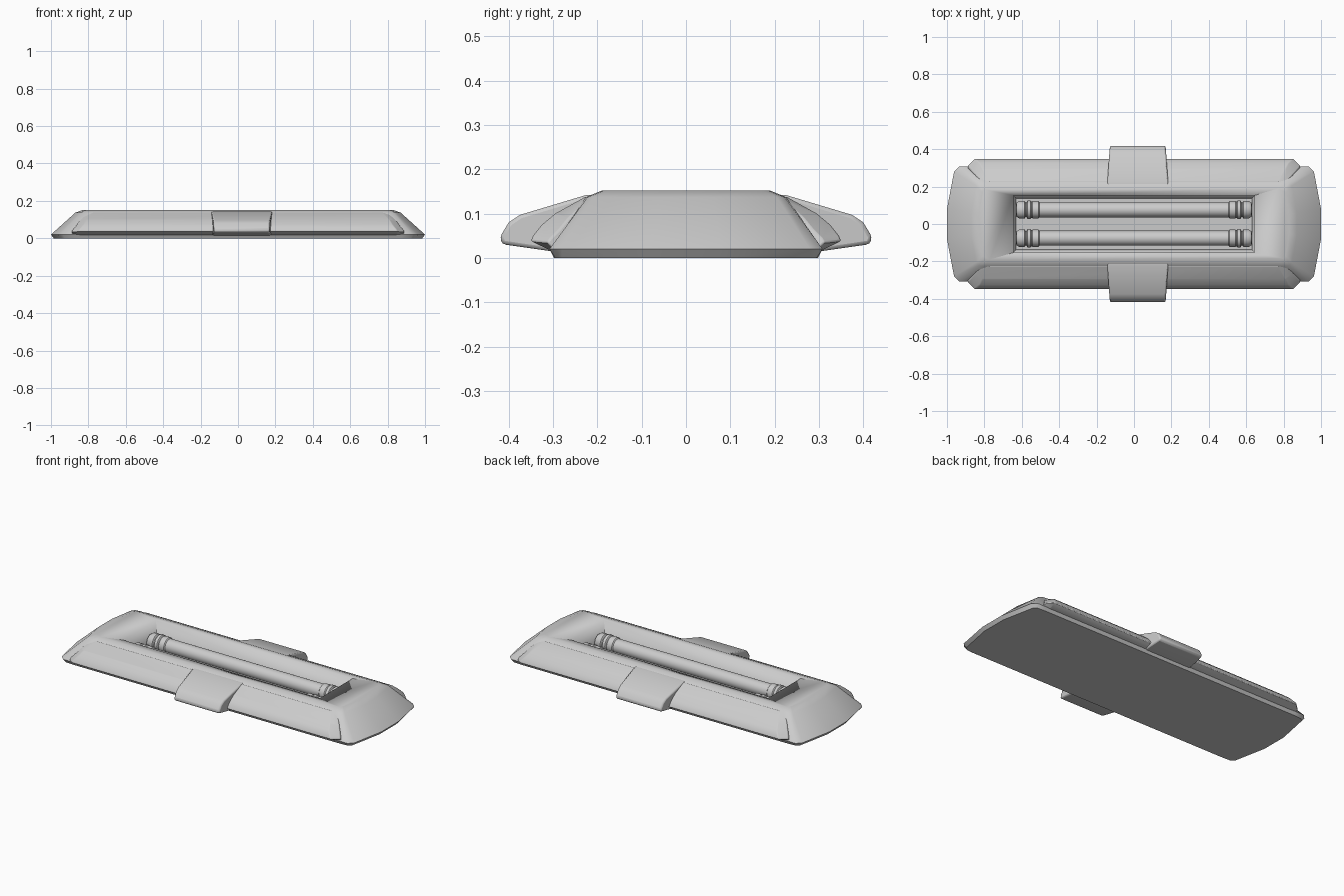
import bpy, bmesh, math

if "Cube" in bpy.data.objects:
    bpy.data.objects.remove(bpy.data.objects["Cube"])


def loft(name, rings, bevel=0.0, angle=35):
    """Skin equal-length point rings into a closed solid."""
    bm = bmesh.new()
    rows = [[bm.verts.new(p) for p in ring] for ring in rings]
    n = len(rows[0])
    for a, b in zip(rows, rows[1:]):
        for i in range(n):
            j = (i + 1) % n
            bm.faces.new((a[i], a[j], b[j], b[i]))
    bm.faces.new(rows[0])
    bm.faces.new(rows[-1])
    bmesh.ops.recalc_face_normals(bm, faces=bm.faces)
    me = bpy.data.meshes.new(name)
    bm.to_mesh(me)
    bm.free()
    ob = bpy.data.objects.new(name, me)
    bpy.context.collection.objects.link(ob)
    if bevel:
        add_bevel(ob, bevel)
    smooth(ob, angle)
    return ob


def add_bevel(ob, width):
    m = ob.modifiers.new("bevel", "BEVEL")
    m.width = width
    m.segments = 2
    m.limit_method = "ANGLE"
    m.angle_limit = math.radians(30)


def smooth(ob, angle):
    bpy.ops.object.select_all(action="DESELECT")
    ob.select_set(True)
    bpy.context.view_layer.objects.active = ob
    bpy.ops.object.shade_smooth_by_angle(angle=math.radians(angle))


def mirror_y(ob):
    m = ob.modifiers.new("mirror", "MIRROR")
    m.use_axis = (False, True, False)


def outline(corner, z):
    """Symmetric plan outline from one quadrant of points."""
    q = corner
    pts = q + [(-x, y) for x, y in reversed(q)]
    pts += [(-x, -y) for x, y in q] + [(x, -y) for x, y in reversed(q)]
    return [(x, y, z) for x, y in pts]


# Main housing: sloped body with bowed ends
body = loft("housing", [
    outline([(.985, .08), (.945, .28), (.925, .295), (.87, .298)], 0),
    outline([(1.0, .08), (.962, .28), (.935, .308), (.88, .308)], .02),
    outline([(.87, .06), (.845, .205), (.83, .222), (.80, .226)], .137),
    outline([(.83, .05), (.81, .17), (.80, .185), (.77, .19)], .152),
])

# Recess that holds the tubes
cut = loft("recess_cutter", [
    [(x * a, y * b, z) for x, y in ((1, 1), (-1, 1), (-1, -1), (1, -1))]
    for a, b, z in ((.63, .137, .02), (.645, .153, .152), (.65, .156, .2))
])
cut.hide_render = True
cut.hide_set(True)
m = body.modifiers.new("recess", "BOOLEAN")
m.operation = "DIFFERENCE"
m.solver = "EXACT"
m.object = cut

# Long side panels, chamfered at both ends
main = [(.20, .125), (.225, .139), (.295, .1), (.325, .075), (.345, .05),
        (.35, .038), (.31, .019), (.20, .019)]
end = [(.20, .12), (.22, .132), (.265, .09), (.285, .065), (.305, .045),
       (.312, .036), (.30, .022), (.20, .022)]
end_x = [.80, .81, .85, .868, .885, .89, .89, .86]
main_x = [.76, .77, .81, .825, .845, .85, .85, .82]


def section(profile, xs, side):
    return [(side * x, y, z) for (y, z), x in zip(profile, xs)]


panel = loft("side_panel", [section(end, end_x, -1), section(main, main_x, -1),
                            section(main, main_x, 1), section(end, end_x, 1)],
             .004)
mirror_y(panel)

# Clips in the middle of each long side
clip_profile = [(.20, .143), (.225, .142), (.375, .097), (.40, .08),
                (.42, .047), (.415, .031), (.31, .016), (.20, .02)]


def clip_section(side):
    return [(.02 + side * (.165 - max(0, y - .25) * .1), y, z)
            for y, z in clip_profile]


clip = loft("clip", [clip_section(-1), clip_section(1)], .01)
mirror_y(clip)

# Lamp tubes with ringed end collars, turned around the x axis
half = [(.632, .022), (.627, .038), (.615, .046), (.585, .047), (.58, .039),
        (.574, .039), (.57, .049), (.553, .049), (.548, .042), (.543, .046),
        (.51, .046), (.505, .040)]
profile = half + [(-x, r) for x, r in reversed(half)]
SIDES = 24
for name, y in (("front_tube", -.076), ("back_tube", .076)):
    loft(name, [[(x, y + r * math.cos(math.tau * i / SIDES),
                  .068 + r * math.sin(math.tau * i / SIDES))
                 for i in range(SIDES)] for x, r in profile])
